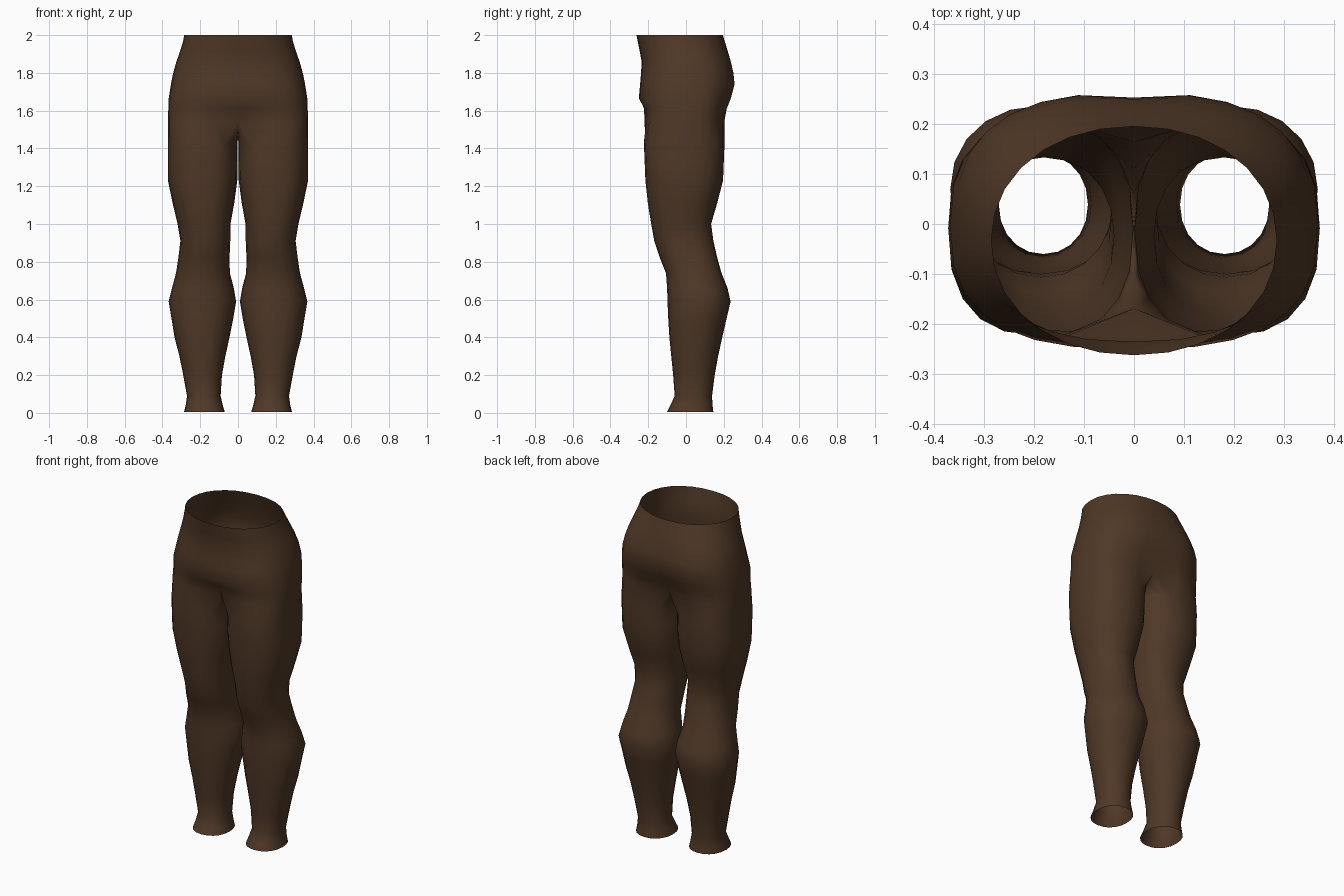
import bpy, bmesh, math

brown = bpy.data.materials.new("dark brown cloth")
brown.diffuse_color = (0.08, 0.040, 0.020, 1)

OUT, INNER = 15, 5          # points on the outer arc and on the inner thigh
N = OUT + INNER

# leg sections: z, x inner, x outer, y front, y back, squareness
LEG = [
    (0.005, 0.070, 0.286, -0.100, 0.145, 2.2),
    (0.045, 0.082, 0.276, -0.080, 0.140, 2.2),
    (0.09, 0.092, 0.270, -0.060, 0.138, 2.1),
    (0.20, 0.085, 0.290, -0.068, 0.152, 2.1),
    (0.30, 0.067, 0.310, -0.078, 0.170, 2.1),
    (0.40, 0.045, 0.336, -0.088, 0.192, 2.1),
    (0.50, 0.025, 0.352, -0.094, 0.215, 2.1),
    (0.59, 0.010, 0.367, -0.098, 0.236, 2.1),
    (0.66, 0.022, 0.350, -0.100, 0.220, 2.1),
    (0.74, 0.043, 0.328, -0.106, 0.188, 2.1),
    (0.82, 0.045, 0.316, -0.138, 0.166, 2.2),
    (0.91, 0.041, 0.305, -0.168, 0.145, 2.2),
    (1.00, 0.040, 0.320, -0.184, 0.133, 2.2),
    (1.11, 0.020, 0.346, -0.202, 0.165, 2.3),
    (1.23, 0.004, 0.371, -0.215, 0.196, 2.4),
    (1.33, 0.002, 0.371, -0.219, 0.200, 2.5),
    (1.43, 0.002, 0.371, -0.223, 0.204, 2.5),
]
# hip sections: z, half width, y front, y back, squareness, front dent, back dent
HIP = [
    (1.55, 0.371, -0.225, 0.209, 3.0, 0.25, 0.22),
    (1.61, 0.369, -0.226, 0.220, 2.9, 0.03, 0.12),
    (1.665, 0.367, -0.250, 0.243, 2.7, 0.00, 0.06),
    (1.74, 0.355, -0.243, 0.263, 2.6, 0.00, 0.04),
    (1.80, 0.343, -0.238, 0.257, 2.5, 0.00, 0.03),
    (1.86, 0.326, -0.235, 0.242, 2.4, 0.00, 0.02),
    (1.92, 0.305, -0.246, 0.222, 2.3, 0.00, 0.01),
    (1.97, 0.290, -0.256, 0.204, 2.2, 0.00, 0.00),
    (2.00, 0.285, -0.262, 0.195, 2.1, 0.00, 0.00),
]
# crotch seam from back to front: y, z
SEAM = [(0.11, 1.51), (0.06, 1.48), (0.0, 1.465), (-0.06, 1.475), (-0.115, 1.51)]


def oval(angle, cx, rx, y0, y1, n):
    """Point on a squarish oval."""
    c, s = math.cos(angle), math.sin(angle)
    x = cx + rx * math.copysign(abs(c) ** (2 / n), c)
    y = (y0 + y1) / 2 + (y1 - y0) / 2 * math.copysign(abs(s) ** (2 / n), s)
    return x, y


bm = bmesh.new()
rings = []

# leg tube, closed rings
for z, xi, xo, y0, y1, n in LEG:
    ring = []
    for i in range(N):
        a = math.radians(-126 + 18 * i)
        x, y = oval(a, (xi + xo) / 2, (xo - xi) / 2, y0, y1, n)
        ring.append(bm.verts.new((x, y, z)))
    rings.append(ring)

# hip half, open arcs from front centre round to back centre
for k, (z, w, y0, y1, n, dent_f, dent_b) in enumerate(HIP):
    ring = []
    for i in range(OUT):
        a = math.radians(-90 + 180 * i / (OUT - 1))
        x, y = oval(a, 0, w, y0, y1, n)
        if i in (0, OUT - 1):
            x = 0
        dent = dent_f if y < 0 else dent_b
        y *= 1 - dent * math.exp(-(x / 0.07) ** 2)
        ring.append(bm.verts.new((x, y, z)))
    if k == 0:
        ring += [bm.verts.new((0, y, zz)) for y, zz in SEAM]
    rings.append(ring)

# skin neighbouring sections
for lo, hi in zip(rings, rings[1:]):
    closed = len(hi) == N
    for i in range(N if closed else OUT - 1):
        j = (i + 1) % len(hi)
        bm.faces.new((lo[i], lo[j], hi[j], hi[i]))

mesh = bpy.data.meshes.new("trousers")
bm.to_mesh(mesh)
bm.free()
mesh.materials.append(brown)
trousers = bpy.data.objects.new("trousers", mesh)
bpy.context.collection.objects.link(trousers)

# second leg
mirror = trousers.modifiers.new("mirror", 'MIRROR')
mirror.use_axis[0] = True
mirror.merge_threshold = 0.0005

bpy.context.view_layer.objects.active = trousers
trousers.select_set(True)
bpy.ops.object.shade_smooth()
